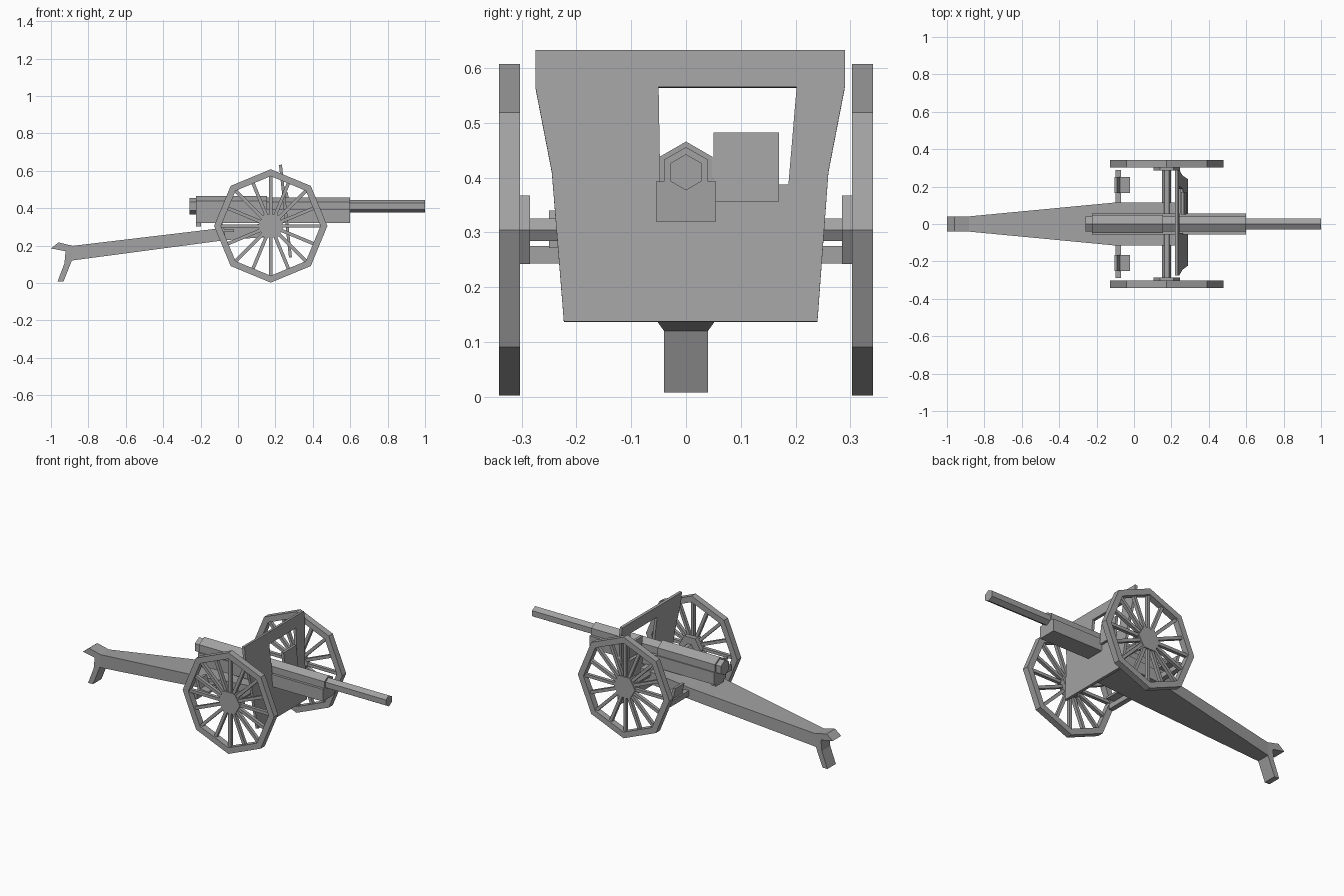
import bpy, bmesh, math
from mathutils import Vector, Matrix

cube = bpy.data.objects.get("Cube")
if cube:
    bpy.data.objects.remove(cube, do_unlink=True)

GREY = (0.36, 0.36, 0.36, 1)
metal = bpy.data.materials.new("gunmetal_grey")
metal.use_nodes = True
metal.diffuse_color = GREY
metal.node_tree.nodes["Principled BSDF"].inputs["Base Color"].default_value = GREY


def finish(name, bm):
    bmesh.ops.recalc_face_normals(bm, faces=bm.faces[:])
    me = bpy.data.meshes.new(name)
    bm.to_mesh(me)
    bm.free()
    me.materials.append(metal)
    ob = bpy.data.objects.new(name, me)
    bpy.context.collection.objects.link(ob)
    return ob


def add_box(bm, lo, hi, turn=Matrix()):
    lo, hi = Vector(lo), Vector(hi)
    m = turn @ Matrix.Translation((lo + hi) / 2) @ Matrix.Diagonal((*(hi - lo), 1))
    bmesh.ops.create_cube(bm, size=1, matrix=m)


def box(name, lo, hi):
    bm = bmesh.new()
    add_box(bm, lo, hi)
    return finish(name, bm)


def add_loft(bm, rings):
    """Closed solid through rings of equal vertex count."""
    rows = [[bm.verts.new(p) for p in ring] for ring in rings]
    for a, b in zip(rows, rows[1:]):
        n = len(a)
        for i in range(n):
            bm.faces.new((a[i], a[(i + 1) % n], b[(i + 1) % n], b[i]))
    bm.faces.new(rows[0])
    bm.faces.new(rows[-1])


def hex_x(x, r, z=0.41):
    """Hexagon across the x axis with a corner on top."""
    return [(x, r * math.sin(k * math.pi / 3), z + r * math.cos(k * math.pi / 3)) for k in range(6)]


def hex_y(y, r, x=0.175, z=0.305):
    """Hexagon across the y axis with corners fore and aft."""
    return [(x + r * math.cos(k * math.pi / 3), y, z + r * math.sin(k * math.pi / 3)) for k in range(6)]


def prism(name, ring_a, ring_b):
    bm = bmesh.new()
    add_loft(bm, [ring_a, ring_b])
    return finish(name, bm)


# Gun: barrel, sleeves, breech and cradle
prism("barrel", hex_x(0.5, 0.033), hex_x(1.0, 0.033))
prism("front_sleeve", hex_x(0.1, 0.046), hex_x(0.6, 0.046))
prism("rear_sleeve", hex_x(-0.225, 0.056), hex_x(0.155, 0.056))
prism("breech", hex_x(-0.258, 0.045), hex_x(-0.2, 0.045))
box("cradle", (-0.225, -0.055, 0.32), (0.6, 0.055, 0.393))
box("cradle_stop", (-0.225, -0.04, 0.303), (-0.198, 0.04, 0.335))

# Tapering trail: half width, bottom and top at stations along x
bm = bmesh.new()
add_loft(bm, [[(x, -w, b), (x, w, b), (x, w, t), (x, -w, t)] for x, w, b, t in (
    (-0.89, 0.04, 0.12, 0.198), (-0.1, 0.115, 0.225, 0.292),
    (0.0, 0.115, 0.235, 0.305), (0.225, 0.115, 0.25, 0.325))])
finish("trail", bm)

# Spade and lifting lip at the trail end
spade = [(-0.88, 0.198), (-0.96, 0.217), (-1.0, 0.185), (-0.922, 0.17),
         (-0.928, 0.105), (-0.965, 0.008), (-0.933, 0.008), (-0.888, 0.12)]
prism("trail_spade", [(x, -0.04, z) for x, z in spade], [(x, 0.04, z) for x, z in spade])

# Axle and crew seats
prism("axle", hex_y(-0.3, 0.024), hex_y(0.3, 0.024))
box("seat_bar", (-0.1, -0.29, 0.243), (-0.07, 0.29, 0.275))
seat = [(-0.105, 0.34), (-0.09, 0.34), (-0.075, 0.29), (-0.022, 0.285), (-0.022, 0.272), (-0.09, 0.272)]
for side, s in (("left", 1), ("right", -1)):
    prism(f"{side}_seat" if s > 0 else "right_seat",
          [(x, s * 0.165, z) for x, z in seat], [(x, s * 0.25, z) for x, z in seat])


# Shield leaning back, with an off-centre window
def lean(y, z, forward=0.0):
    return (0.227 + (0.632 - z) * 0.108 + forward, y, z)


outline = [(-0.275, 0.632), (0.29, 0.632), (0.29, 0.565), (0.202, 0.565), (-0.05, 0.565), (-0.275, 0.565),
           (-0.245, 0.41), (-0.047, 0.387), (0.187, 0.387), (0.26, 0.41), (0.24, 0.137), (-0.223, 0.137)]
bm = bmesh.new()
vs = [bm.verts.new(lean(y, z)) for y, z in outline]
for f in ((0, 1, 2, 3, 4, 5), (5, 4, 7, 6), (3, 2, 9, 8), (6, 7, 8, 9, 10, 11)):
    bm.faces.new([vs[i] for i in f])
# the shield is flat, so its panels are merged visually by the shared plane
shield = finish("shield", bm)
mod = shield.modifiers.new("thickness", "SOLIDIFY")
mod.thickness = 0.016
mod.offset = 0

# Sight plate beside the gun
plate = [(0.05, 0.357), (0.17, 0.357), (0.17, 0.483), (0.05, 0.483)]
prism("sight_plate", [lean(y, z, 0.008) for y, z in plate], [lean(y, z, 0.024) for y, z in plate])

# Wheels: eight-sided rim, sixteen spokes, six-sided hub
CENTRE = Vector((0.175, 0, 0.305))
for side, s in (("left", 1), ("right", -1)):
    bm = bmesh.new()
    rows = []
    for k in range(8):
        a = k * math.pi / 4
        d = Vector((math.cos(a), 0, math.sin(a)))
        rows.append([bm.verts.new(CENTRE + d * r + Vector((0, s * y, 0)))
                     for r, y in ((0.303, 0.303), (0.303, 0.341), (0.266, 0.341), (0.266, 0.303))])
    for k in range(8):
        a, b = rows[k], rows[(k + 1) % 8]
        for i in range(4):
            j = (i + 1) % 4
            bm.faces.new((a[i], a[j], b[j], b[i]))
    finish(f"{side}_wheel_rim", bm)

    bm = bmesh.new()
    for k in range(16):
        turn = Matrix.Translation(CENTRE + Vector((0, s * 0.32, 0))) @ Matrix.Rotation(k * math.pi / 8, 4, 'Y')
        reach = 0.275 if k % 2 == 0 else 0.255
        add_box(bm, (0.04, -0.01, -0.009), (reach, 0.01, 0.009), turn)
    finish(f"{side}_wheel_spokes", bm)
    prism(f"{side}_wheel_hub", hex_y(s * 0.285, 0.072), hex_y(s * 0.335, 0.072))
